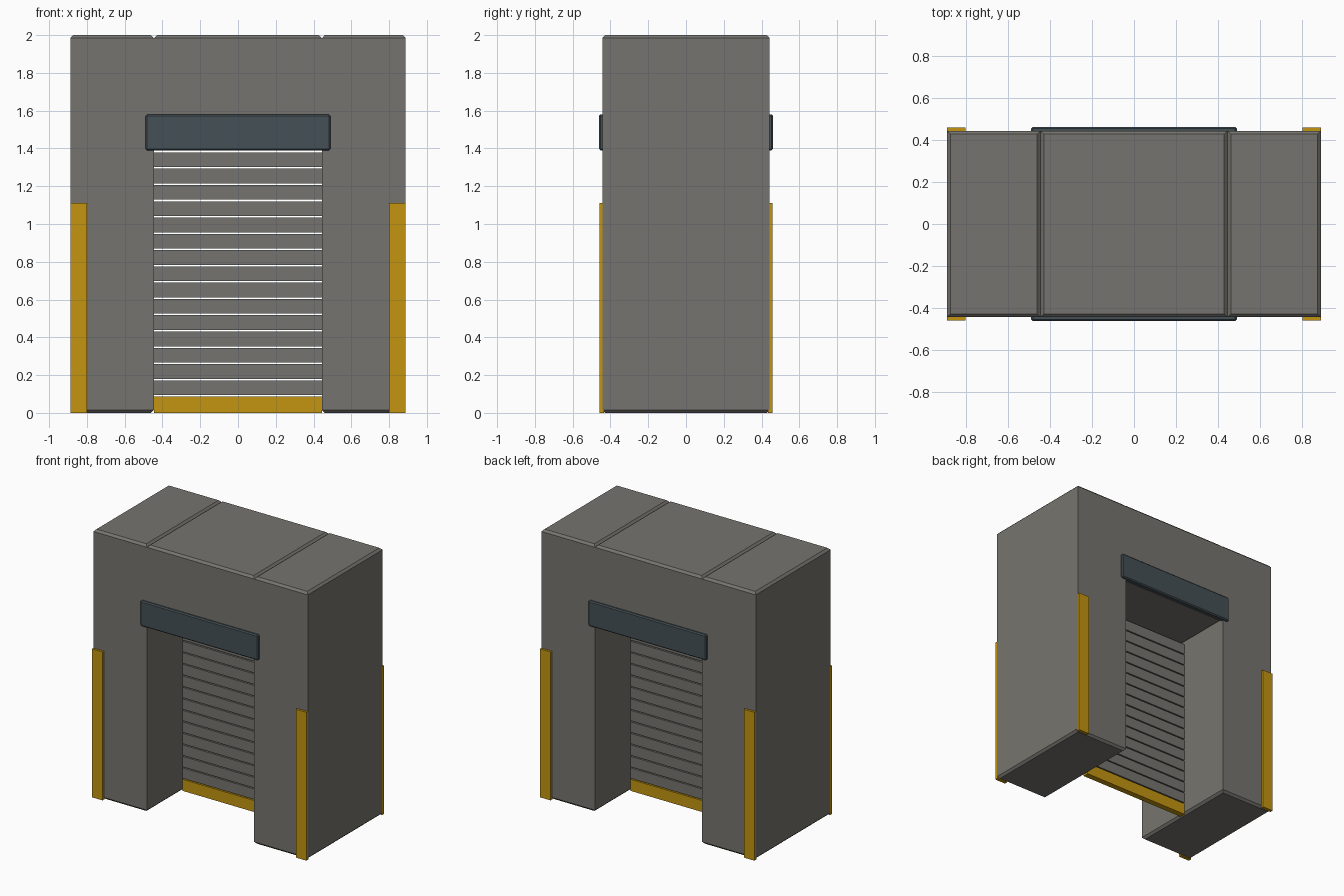
import bpy
import bmesh

if "Cube" in bpy.data.objects:
    bpy.data.objects.remove(bpy.data.objects["Cube"], do_unlink=True)


def make_material(name, rgb):
    mat = bpy.data.materials.new(name)
    mat.use_nodes = True
    mat.diffuse_color = (*rgb, 1)
    mat.node_tree.nodes["Principled BSDF"].inputs["Base Color"].default_value = (*rgb, 1)
    return mat


concrete = make_material("warm grey concrete", (0.18, 0.175, 0.157))
steel = make_material("dark blue steel", (0.06, 0.08, 0.092))
yellow = make_material("safety yellow", (0.55, 0.30, 0.005))


def box(name, xs, ys, zs, mat, chamfer=0, keep_vertical=False):
    """Box between pairs of limits, optionally chamfered."""
    bm = bmesh.new()
    bmesh.ops.create_cube(bm, size=1)
    for v in bm.verts:
        v.co = [lim[0] if c < 0 else lim[1] for c, lim in zip(v.co, (xs, ys, zs))]
    if chamfer:
        edges = [e for e in bm.edges
                 if not keep_vertical or abs(e.verts[0].co.z - e.verts[1].co.z) < 0.001]
        bmesh.ops.bevel(bm, geom=edges, offset=chamfer, segments=1, affect='EDGES')
    bmesh.ops.recalc_face_normals(bm, faces=bm.faces)
    mesh = bpy.data.meshes.new(name)
    bm.to_mesh(mesh)
    bm.free()
    mesh.materials.append(mat)
    obj = bpy.data.objects.new(name, mesh)
    bpy.context.collection.objects.link(obj)
    return obj


HALF_W, HALF_OPEN, HALF_D = 0.888, 0.444, 0.443
LINTEL_Z = 1.388
SIDES = (("left", 1), ("right", -1))
ENDS = (("front", -1), ("back", 1))


def span(sign, inner, outer):
    return sorted((sign * inner, sign * outer))


# Pillars and lintel, chamfered along the top and bottom only
for side, sx in SIDES:
    box(side + "_pillar", span(sx, HALF_OPEN, HALF_W), (-HALF_D, HALF_D), (0, 2),
        concrete, 0.016, True)
box("lintel", (-HALF_OPEN, HALF_OPEN), (-HALF_D, HALF_D), (LINTEL_Z, 2),
    concrete, 0.016, True)

# Header plates and corner guards on both faces
for end, sy in ENDS:
    box(end + "_header_plate", (-0.489, 0.489), span(sy, 0.42, 0.461), (1.39, 1.58),
        steel, 0.008)
    for side, sx in SIDES:
        box(f"{end}_{side}_corner_guard", span(sx, 0.80, HALF_W),
            span(sy, 0.435, 0.459), (0, 1.111), yellow)

# Shutter: yellow bottom bar and separate slats above
DOOR_Y = (-0.022, 0.022)
PITCH, GAP = 0.0862, 0.008
box("shutter_bottom_bar", (-HALF_OPEN, HALF_OPEN), DOOR_Y, (0, 0.086), yellow)
for i in range(15):
    z = 0.094 + i * PITCH
    box(f"shutter_slat_{i + 1}", (-HALF_OPEN, HALF_OPEN), DOOR_Y,
        (z, z + PITCH - GAP), concrete)
